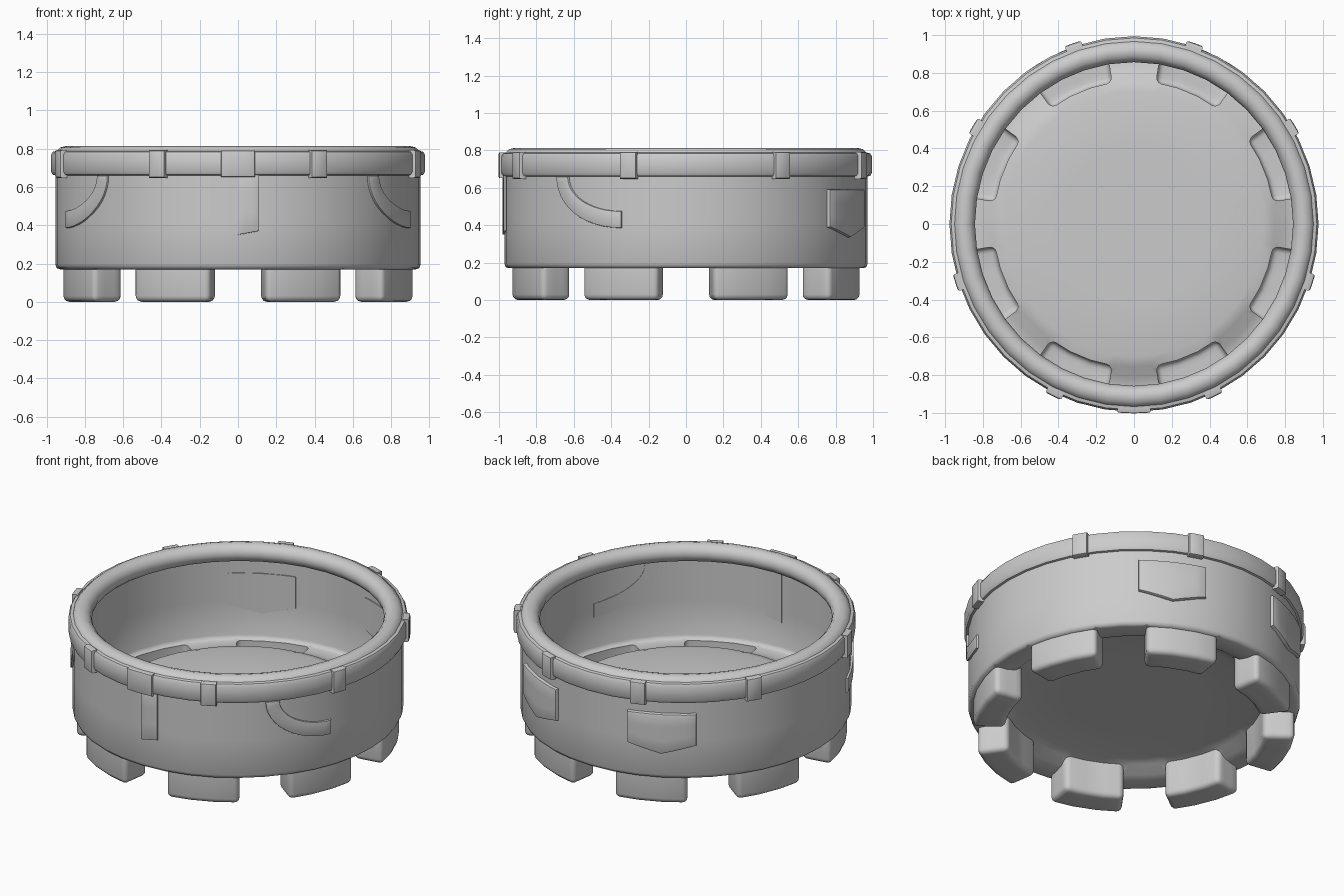
import bpy, bmesh, math
from mathutils import Vector

if "Cube" in bpy.data.objects:
    bpy.data.objects.remove(bpy.data.objects["Cube"])

SEG = 40            # 9 degree columns
YS = 1.0175         # slightly longer front to back

grey = bpy.data.materials.new("light_grey")
grey.diffuse_color = (0.6, 0.6, 0.6, 1)
grey.use_nodes = True
grey.node_tree.nodes["Principled BSDF"].inputs["Base Color"].default_value = grey.diffuse_color


def polar(r, deg, z):
    a = math.radians(deg)
    return Vector((r * math.cos(a), YS * r * math.sin(a), z))


def finish(bm, name, angle=40):
    bmesh.ops.recalc_face_normals(bm, faces=bm.faces[:])
    me = bpy.data.meshes.new(name)
    bm.to_mesh(me)
    bm.free()
    me.materials.append(grey)
    ob = bpy.data.objects.new(name, me)
    bpy.context.collection.objects.link(ob)
    bpy.ops.object.select_all(action='DESELECT')
    ob.select_set(True)
    bpy.context.view_layer.objects.active = ob
    bpy.ops.object.shade_smooth_by_angle(angle=math.radians(angle))
    return ob


def lathe(profile, closed=False):
    """Revolve (r, z) points; returns the bmesh and faces keyed by (row, column)."""
    bm = bmesh.new()
    rings = [[bm.verts.new(polar(r, 360 * k / SEG, z)) for k in range(SEG)]
             for r, z in profile]
    faces = {}
    for i in range(len(rings) if closed else len(rings) - 1):
        a, b = rings[i], rings[(i + 1) % len(rings)]
        for k in range(SEG):
            n = (k + 1) % SEG
            faces[i, k] = bm.faces.new((a[k], a[n], b[n], b[k]))
    return bm, faces, rings


def patch(name, shape, nu, nv, r, thick, bevel):
    """Curved plate on the wall; shape(u, v) gives (degrees, height)."""
    bm = bmesh.new()
    grid = {}
    for layer, rad in enumerate((r, r - thick)):
        for i in range(nu + 1):
            for j in range(nv + 1):
                deg, z = shape(i / nu, j / nv)
                grid[layer, i, j] = bm.verts.new(polar(rad, deg, z))
    for layer in (0, 1):
        for i in range(nu):
            for j in range(nv):
                bm.faces.new([grid[layer, i + a, j + b]
                              for a, b in ((0, 0), (1, 0), (1, 1), (0, 1))])
    rim = [(i, 0) for i in range(nu)] + [(nu, j) for j in range(nv)]
    rim += [(i, nv) for i in range(nu, 0, -1)] + [(0, j) for j in range(nv, 0, -1)]
    for p, q in zip(rim, rim[1:] + rim[:1]):
        bm.faces.new((grid[0, *p], grid[0, *q], grid[1, *q], grid[1, *p]))
    bmesh.ops.recalc_face_normals(bm, faces=bm.faces[:])
    outer = {grid[0, i, j] for i, j in rim}
    edges = [e for e in bm.edges if e.verts[0] in outer and e.verts[1] in outer
             and e.calc_face_angle() > 1]
    bmesh.ops.bevel(bm, geom=edges, offset=bevel, segments=2, profile=0.5,
                    affect='EDGES', clamp_overlap=True)
    return finish(bm, name)


def box_shape(a0, a1, z0, z1):
    return lambda u, v: (a0 + (a1 - a0) * u, z0 + (z1 - z0) * v)


# Body: raised floor, trough, thin wall, with eight hollow feet pulled down
bm, faces, rings = lathe([(0.40, 0.235), (0.69, 0.235), (0.745, 0.222), (0.80, 0.182),
                          (0.86, 0.17), (0.93, 0.17), (0.947, 0.176), (0.955, 0.195),
                          (0.955, 0.42), (0.955, 0.76)])
bm.faces.new(rings[0])
feet = [faces[i, k] for i in (2, 3, 4) for k in range(SEG) if k % 5 in (1, 2, 3)]
ext = bmesh.ops.extrude_face_region(bm, geom=feet)['geom']
bmesh.ops.delete(bm, geom=[f for f in feet if f.is_valid], context='FACES_ONLY')
low = {v for v in ext if isinstance(v, bmesh.types.BMVert)}
for v in low:
    v.co.z = 0
bmesh.ops.recalc_face_normals(bm, faces=bm.faces[:])
edges = [e for e in bm.edges if (e.verts[0] in low or e.verts[1] in low)
         and len(e.link_faces) == 2 and e.calc_face_angle() > 1]
bmesh.ops.bevel(bm, geom=edges, offset=0.03, segments=3, profile=0.5,
                affect='EDGES', clamp_overlap=False)
finish(bm, "body_with_feet", 50)

# Rounded rim
rim = [(0.90 + 0.058 * math.cos(t * math.pi / 6), 0.756 + 0.058 * math.sin(t * math.pi / 6))
       for t in range(12)]
finish(lathe(rim, True)[0], "rim")

# Belt, buckle and belt loops
finish(lathe([(0.95, 0.66), (0.968, 0.664), (0.977, 0.68), (0.977, 0.768),
              (0.968, 0.784), (0.95, 0.788)], True)[0], "belt")
patch("buckle", box_shape(-95.2, -84.8, 0.652, 0.79), 4, 2, 0.985, 0.03, 0.008)
for deg in (-64.5, -18, 31, 71):
    for a in (deg, 180 - deg):
        patch("belt_loop", box_shape(a - 2.7, a + 2.7, 0.648, 0.792), 2, 2, 0.994, 0.04, 0.012)

# Front flap with a slanted lower edge
patch("front_flap", lambda u, v: (-90 + 6.6 * u, (0.35 + 0.02 * u) * (1 - v) + 0.67 * v),
      3, 3, 0.964, 0.014, 0.004)


# Curved front pocket trims and pointed back pockets, mirrored left and right
def trim(u, v):
    t = u * math.pi / 2
    return (-20.6 - (19.5 + 4.9 * v) * math.cos(t), 0.66 - (0.185 + 0.09 * v) * math.sin(t))


def pocket(u, v):
    bottom = 0.335 + 0.055 * abs(2 * u - 1)
    return 51 + 24 * u, bottom + (0.592 - bottom) * v


def mirrored(shape):
    return lambda u, v: (180 - shape(u, v)[0], shape(u, v)[1])


for side, wrap in (("right", lambda s: s), ("left", mirrored)):
    patch("front_pocket_trim_" + side, wrap(trim), 12, 2, 0.966, 0.016, 0.005)
    patch("back_pocket_" + side, wrap(pocket), 6, 3, 0.976, 0.028, 0.012)
